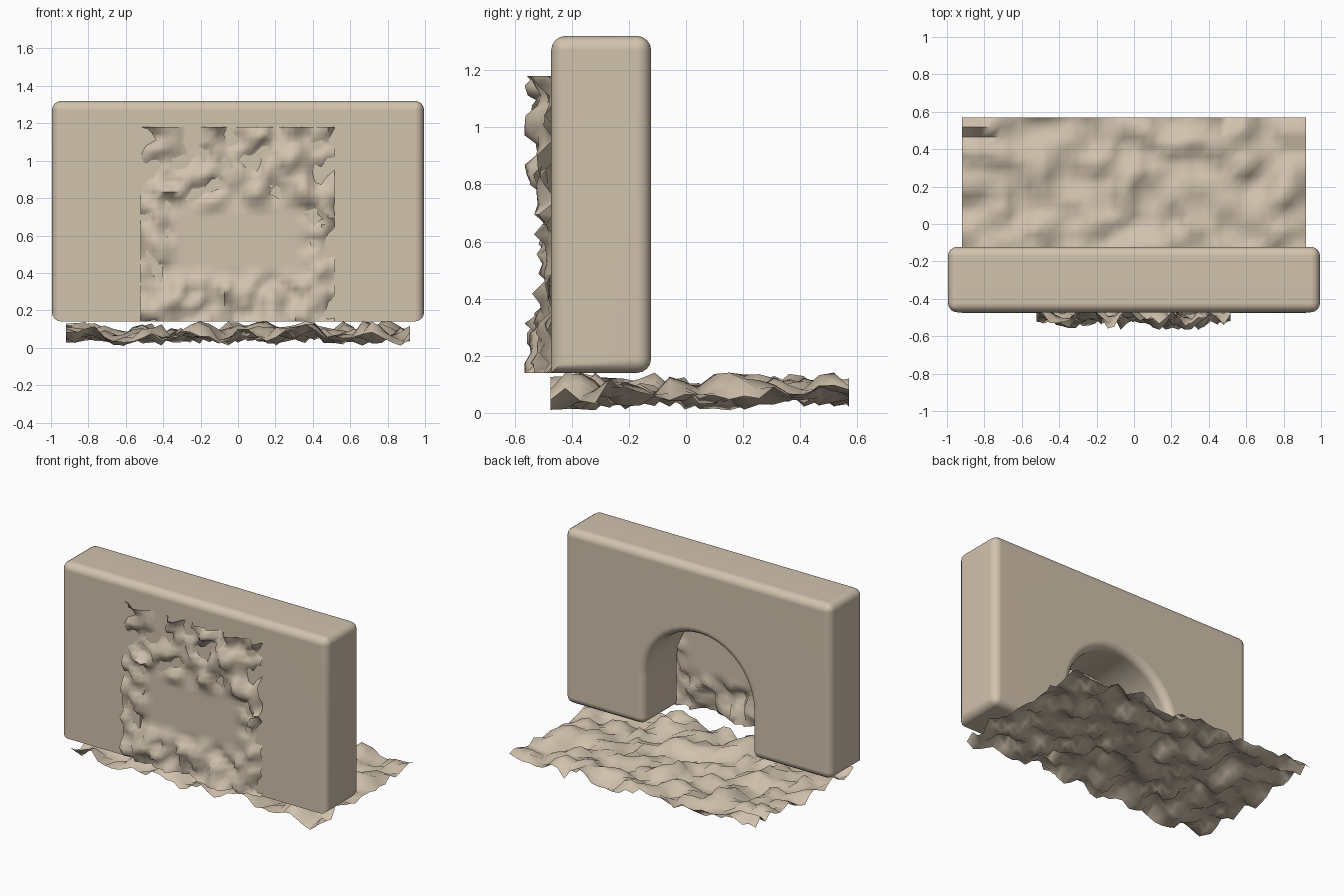
import bpy, bmesh, math
from mathutils import Vector, noise

if "Cube" in bpy.data.objects:
    bpy.data.objects.remove(bpy.data.objects["Cube"])

stone = bpy.data.materials.new("tan_stone")
stone.diffuse_color = (0.64, 0.54, 0.42, 1)
stone.use_nodes = True
stone.node_tree.nodes["Principled BSDF"].inputs["Base Color"].default_value = stone.diffuse_color


def finish(bm, name, angle):
    me = bpy.data.meshes.new(name)
    bm.normal_update()
    bm.to_mesh(me)
    bm.free()
    me.materials.append(stone)
    ob = bpy.data.objects.new(name, me)
    bpy.context.collection.objects.link(ob)
    bpy.ops.object.select_all(action='DESELECT')
    ob.select_set(True)
    bpy.context.view_layer.objects.active = ob
    bpy.ops.object.shade_smooth_by_angle(angle=math.radians(angle))
    return ob


def sheet(name, nu, nv, place, angle=80):
    # grid whose points come from place(u, v), u and v in 0..1
    bm = bmesh.new()
    g = [[bm.verts.new(place(i / nu, j / nv)) for i in range(nu + 1)]
         for j in range(nv + 1)]
    for j in range(nv):
        for i in range(nu):
            bm.faces.new((g[j][i], g[j][i + 1], g[j + 1][i + 1], g[j + 1][i]))
    return finish(bm, name, angle)


def rough(a, b, scale, seed):
    n = noise.noise(Vector((a * scale, b * scale, seed)))
    n += 0.5 * noise.noise(Vector((a * scale * 2.1, b * scale * 2.1, seed + 7.3)))
    return max(-1, min(1, n * 1.4))


# Rounded wall with an arched opening
Y0, Y1, Z0, Z1, R, SPRING = -0.472, -0.122, 0.14, 1.32, 0.40, 0.46
outline = [(-0.995, Z0), (-0.995, Z1), (0.995, Z1), (0.995, Z0), (R, Z0)]
outline += [(R * math.cos(math.pi * k / 20), SPRING + R * math.sin(math.pi * k / 20))
            for k in range(21)]
outline += [(-R, Z0)]
bm = bmesh.new()
face = bm.faces.new([bm.verts.new((x, Y0, z)) for x, z in outline])
ext = bmesh.ops.extrude_face_region(bm, geom=[face])
bmesh.ops.translate(bm, vec=(0, Y1 - Y0, 0),
                    verts=[v for v in ext['geom'] if isinstance(v, bmesh.types.BMVert)])
bmesh.ops.recalc_face_normals(bm, faces=bm.faces[:])


def is_rounded(e):
    a, b = (v.co for v in e.verts)
    foot = a.z < Z0 + 0.01 and b.z < Z0 + 0.01 and a.y < Y0 + 0.01 and b.y < Y0 + 0.01
    arch_front = (max(abs(a.x), abs(b.x)) < R + 0.01
                  and a.y < Y0 + 0.01 and b.y < Y0 + 0.01)
    return e.calc_face_angle(0) > 0.7 and not foot and not arch_front


bmesh.ops.bevel(bm, geom=[e for e in bm.edges if is_rounded(e)], offset=0.05,
                offset_type='OFFSET', segments=4, profile=0.5,
                affect='EDGES', clamp_overlap=True)
wall = finish(bm, "arched_wall", 40)
wall.modifiers.new("flat_shading_on_big_faces", 'WEIGHTED_NORMAL').keep_sharp = True


# Uneven floor surface
def floor_point(u, v):
    x, y = -0.92 + 1.84 * u, -0.475 + 1.045 * v
    return (x, y, 0.075 + 0.066 * rough(x + 3.17, y + 2.31, 8.0, 1.7))


sheet("rough_floor", 36, 20, floor_point)


# Rough stone panel in front of the arch, flat in the middle
def panel_point(u, v):
    x, z = -0.52 + 1.035 * u, 0.14 + 1.04 * v
    dx = max(0, abs(x) - 0.33) / 0.08
    dz = max(0, abs(z - 0.57) - 0.16) / 0.09
    mask = min(1, math.hypot(dx, dz))
    shift = 0.022 if abs(x) < 0.38 else 0.005
    y = -0.478 - mask * (shift + 0.065 * rough(x + 3.17, z + 2.31, 10.0, 4.2))
    return (x, max(-0.565, y), z)


sheet("rough_panel", 30, 30, panel_point)
